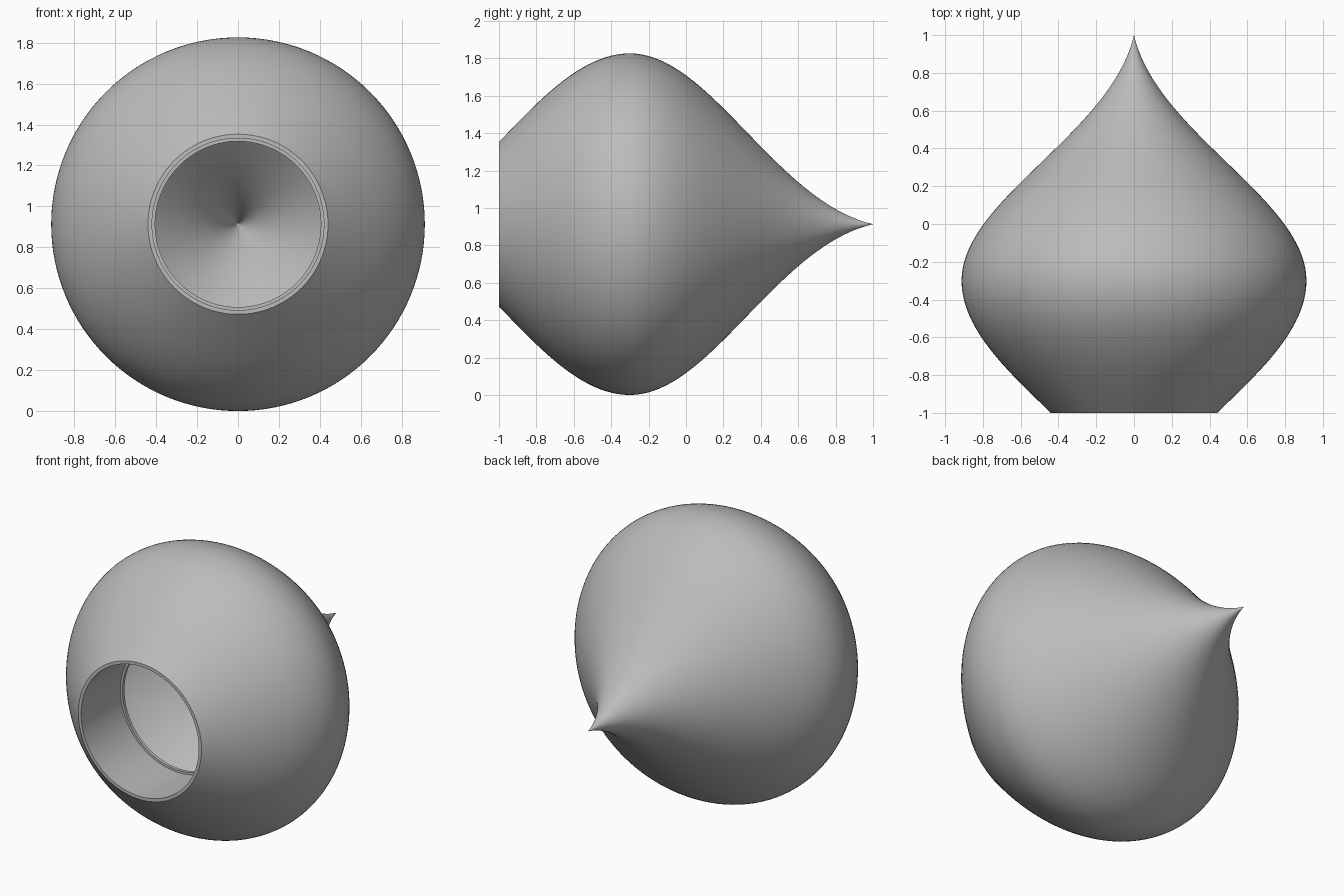
import bpy, bmesh, math
from mathutils import Vector
from mathutils.geometry import interpolate_bezier

if "Cube" in bpy.data.objects:
    bpy.data.objects.remove(bpy.data.objects["Cube"], do_unlink=True)

RADIUS = 0.913
SIDES = 128

grey = bpy.data.materials.new("plain grey")
grey.use_nodes = True
colour = (0.5, 0.5, 0.5, 1)
grey.diffuse_color = colour
grey.node_tree.nodes["Principled BSDF"].inputs["Base Color"].default_value = colour


def curve(points, steps=24):
    """Sample one cubic curve of (along, radius) points."""
    return interpolate_bezier(*[Vector((a, r, 0)) for a, r in points], steps)


def lathe(name, profile):
    """Spin an (along y, radius) profile about the horizontal axis."""
    bm = bmesh.new()
    verts = [bm.verts.new((p[1], p[0], 0)) for p in profile]
    edges = [bm.edges.new(pair) for pair in zip(verts, verts[1:])]
    bmesh.ops.spin(bm, geom=verts + edges, axis=(0, 1, 0), cent=(0, 0, 0),
                   angle=math.tau, steps=SIDES, use_merge=True)
    bmesh.ops.remove_doubles(bm, verts=bm.verts, dist=0.0001)
    bmesh.ops.recalc_face_normals(bm, faces=bm.faces)
    mesh = bpy.data.meshes.new(name)
    bm.to_mesh(mesh)
    bm.free()
    mesh.materials.append(grey)
    obj = bpy.data.objects.new(name, mesh)
    obj.location.z = RADIUS
    bpy.context.collection.objects.link(obj)
    bpy.ops.object.select_all(action="DESELECT")
    obj.select_set(True)
    bpy.context.view_layer.objects.active = obj
    bpy.ops.object.shade_smooth_by_angle(angle=math.radians(30))
    return obj


# Outer skin: straight shoulder, round belly, pointed tail
belly = curve([(-1, 0.44), (-0.77, 0.68), (-0.55, RADIUS), (-0.3, RADIUS)])
tail = curve([(-0.3, RADIUS), (0.13, RADIUS), (0.48, 0.12), (1, 0)], 40)

# Hollow inside, following the outer skin, back to the collar
hollow_tail = curve([(0.92, 0), (0.46, 0.1), (0.13, 0.87), (-0.3, 0.87)], 40)
hollow_belly = curve([(-0.3, 0.87), (-0.45, 0.87), (-0.58, 0.75), (-0.58, 0.6)])

# Socket: stepped lip, straight bore and flat front rim
socket = [Vector(p) for p in ((-0.58, 0.405, 0), (-0.6, 0.405, 0),
                              (-0.6, 0.42, 0), (-1, 0.42, 0), (-1, 0.44, 0))]

lathe("bulb_body", belly + tail[1:] + hollow_tail + hollow_belly[1:] + socket)
